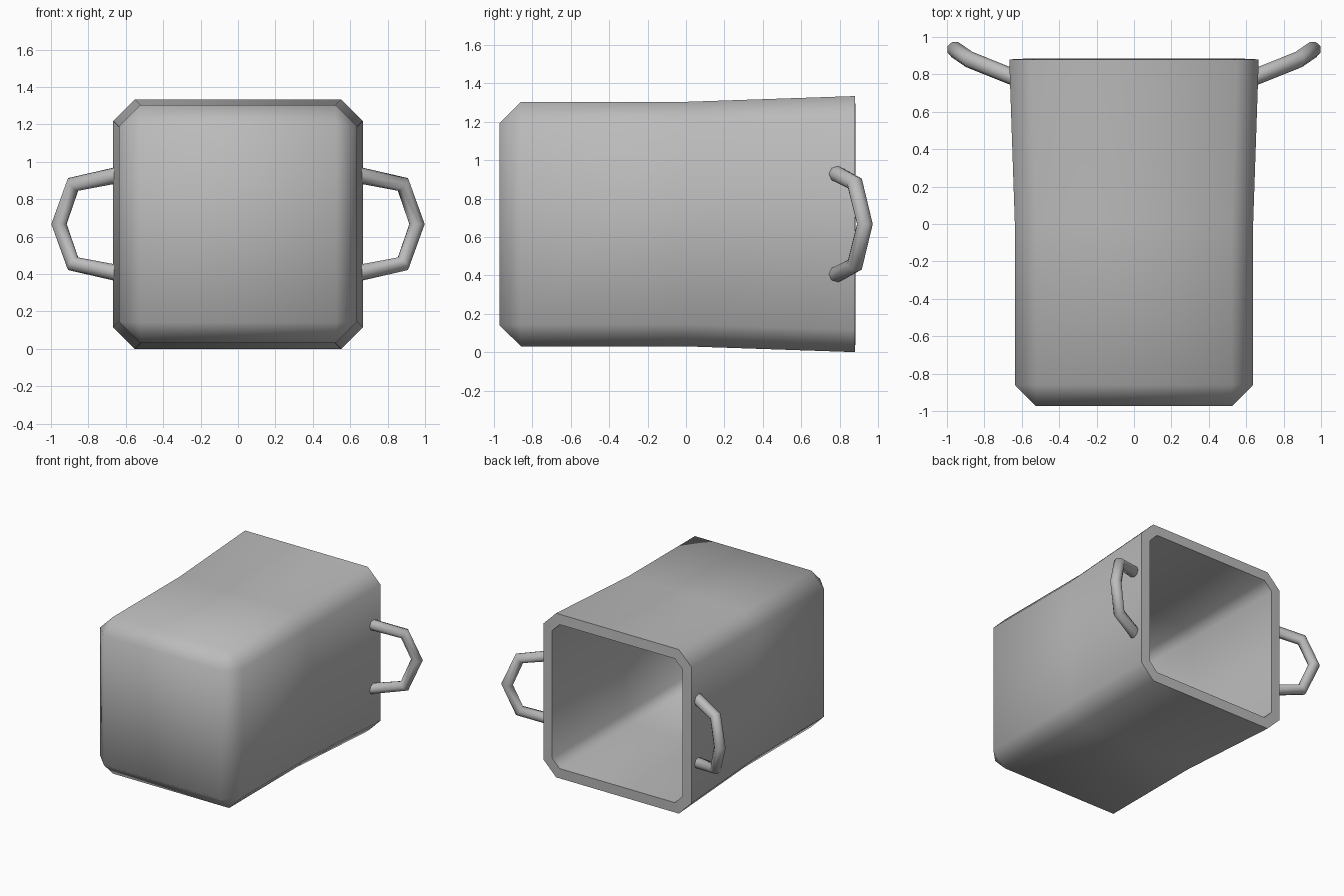
import bpy
import bmesh
from math import radians

if "Cube" in bpy.data.objects:
    bpy.data.objects.remove(bpy.data.objects["Cube"])

MID = 0.667  # height of the pot's axis

metal = bpy.data.materials.new("grey metal")
metal.use_nodes = True
GREY = (0.5, 0.5, 0.5, 1)
metal.diffuse_color = GREY
metal.node_tree.nodes["Principled BSDF"].inputs["Base Color"].default_value = GREY


def activate(obj):
    bpy.ops.object.select_all(action="DESELECT")
    obj.select_set(True)
    bpy.context.view_layer.objects.active = obj


def octagon(half, cut):
    """Square of the given half width with its corners cut."""
    a, b = half, half - cut
    return [(a, -b), (a, b), (b, a), (-b, a), (-a, b), (-a, -b), (-b, -a), (b, -a)]


# Pot body: square base, chamfer, straight wall, flared open end
bm = bmesh.new()
base = [bm.verts.new((x, -0.973, MID + z))
        for x, z in [(0.525, -0.525), (0.525, 0.525), (-0.525, 0.525), (-0.525, -0.525)]]
bm.faces.new(base)
rings = []
for y, half in [(-0.86, 0.637), (0, 0.637), (0.88, 0.667)]:
    rings.append([bm.verts.new((x, y, MID + z)) for x, z in octagon(half, 0.115)])
for low, high in zip(rings, rings[1:]):
    for i in range(8):
        j = (i + 1) % 8
        bm.faces.new((low[i], low[j], high[j], high[i]))
first = rings[0]
for k in range(4):
    n = (k + 1) % 4
    a, b, c = first[2 * k], first[2 * k + 1], first[(2 * k + 2) % 8]
    bm.faces.new((base[k], base[n], b, a))
    bm.faces.new((base[n], c, b))
bmesh.ops.recalc_face_normals(bm, faces=bm.faces)
# An open shell can be oriented either way: make the base face the front
if next(f for f in bm.faces if set(f.verts) == set(base)).normal.y > 0:
    bmesh.ops.reverse_faces(bm, faces=bm.faces)
mesh = bpy.data.meshes.new("pot_body")
bm.to_mesh(mesh)
bm.free()
body = bpy.data.objects.new("pot_body", mesh)
bpy.context.collection.objects.link(body)
mesh.materials.append(metal)

# Wall thickness
wall = body.modifiers.new("wall", "SOLIDIFY")
wall.thickness = 0.082
wall.offset = -1
wall.use_even_offset = True
activate(body)
bpy.ops.object.modifier_apply(modifier="wall")
bpy.ops.object.shade_smooth_by_angle(angle=radians(65))

# Handles: bent round bars, one on each side
for side, name in ((1, "left_handle"), (-1, "right_handle")):
    half_path = [(0.62, 0.775, 0.267), (0.882, 0.88, 0.212), (0.957, 0.932, 0)]
    path = half_path + [(x, y, -z) for x, y, z in half_path[-2::-1]]
    curve = bpy.data.curves.new(name, "CURVE")
    curve.dimensions = "3D"
    curve.bevel_depth = 0.044
    curve.bevel_resolution = 2
    curve.use_fill_caps = True
    spline = curve.splines.new("POLY")
    spline.points.add(len(path) - 1)
    for point, (x, y, z) in zip(spline.points, path):
        point.co = (side * x, y, MID + z, 1)
    curve.materials.append(metal)
    handle = bpy.data.objects.new(name, curve)
    bpy.context.collection.objects.link(handle)
    activate(handle)
    bpy.ops.object.convert(target="MESH")
    bpy.ops.object.shade_smooth_by_angle(angle=radians(65))
